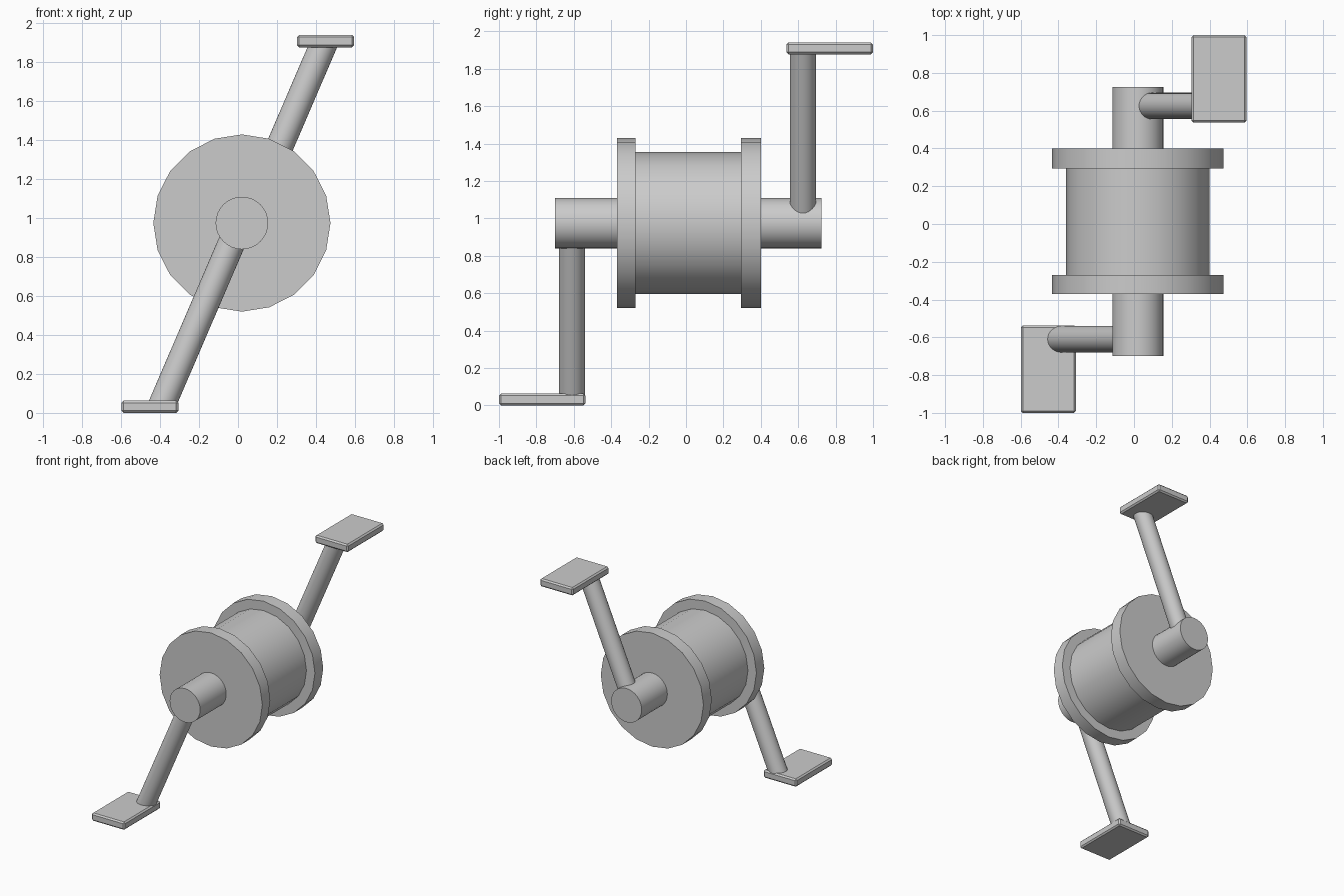
import bpy
import math
from mathutils import Vector

if "Cube" in bpy.data.objects:
    bpy.data.objects.remove(bpy.data.objects["Cube"])

CX, CZ = 0.02, 0.975  # axle centre line


def rod(name, a, b, radius, sides):
    """Smooth-sided cylinder running from point a to point b."""
    a, b = Vector(a), Vector(b)
    d = b - a
    bpy.ops.mesh.primitive_cylinder_add(
        vertices=sides, radius=radius, depth=d.length, location=(a + b) / 2,
        rotation=d.to_track_quat('Z', 'Y').to_euler())
    ob = bpy.context.object
    ob.name = name
    bpy.ops.object.shade_smooth_by_angle(angle=math.radians(30))
    return ob


def along_y(name, y0, y1, radius, sides):
    return rod(name, (CX, y0, CZ), (CX, y1, CZ), radius, sides)


def pedal(name, centre):
    """Thin block with small bevelled edges."""
    bpy.ops.mesh.primitive_cube_add(size=1, location=centre)
    ob = bpy.context.object
    ob.name = name
    ob.scale = (0.293, 0.463, 0.063)
    bpy.ops.object.transform_apply(location=False, rotation=False, scale=True)
    bevel = ob.modifiers.new("edge_bevel", 'BEVEL')
    bevel.width = 0.011
    bevel.segments = 1


# spool drum with its two rims, and the axle through them
along_y("drum", -0.28, 0.31, 0.38, 20)
along_y("front_rim", -0.37, -0.27, 0.455, 20)
along_y("back_rim", 0.295, 0.40, 0.455, 20)
along_y("axle", -0.70, 0.725, 0.135, 32)

# crank arms, buried in the axle and in the pedals
rod("front_crank", (0.011, -0.61, CZ), (-0.394, -0.61, 0.033), 0.07, 32)
rod("back_crank", (0.045, 0.625, CZ), (0.446, 0.625, 1.908), 0.07, 32)

# pedals
pedal("front_pedal", (-0.453, -0.7685, 0.0315))
pedal("back_pedal", (0.45, 0.7685, 1.909))
